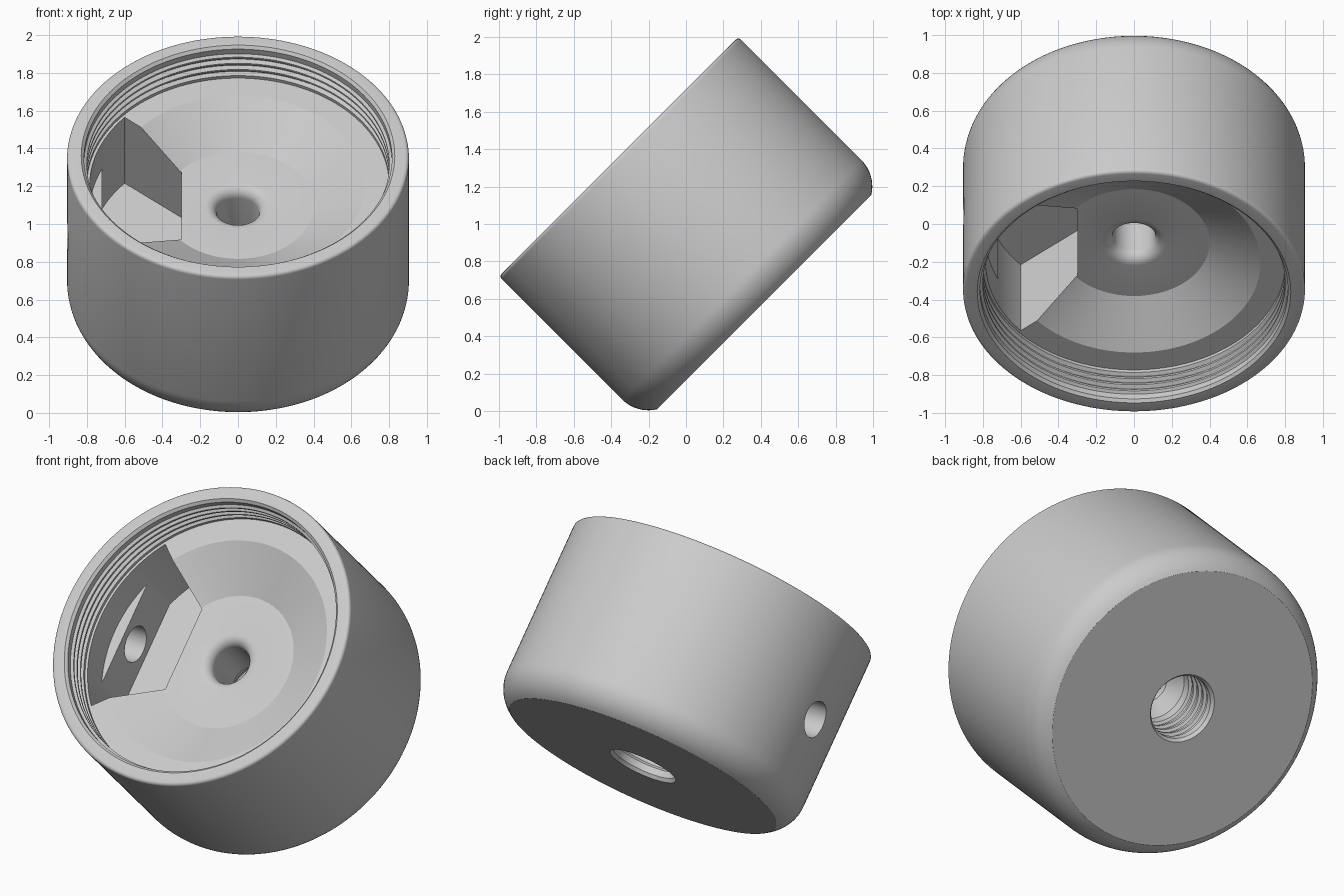
import bpy, bmesh
from math import sin, cos, pi, radians, sqrt, acos, atan2

if "Cube" in bpy.data.objects:
    bpy.data.objects.remove(bpy.data.objects["Cube"])

TILT = radians(45)
RIM = (0, -0.36, 1.36)      # rim centre; local z points out of the opening
R, H = 0.905, 1.10          # outer radius and body length
SEG = 144


def make(name, bm):
    bmesh.ops.recalc_face_normals(bm, faces=bm.faces)
    me = bpy.data.meshes.new(name)
    bm.to_mesh(me)
    bm.free()
    ob = bpy.data.objects.new(name, me)
    bpy.context.collection.objects.link(ob)
    ob.location = RIM
    ob.rotation_euler = (TILT, 0, 0)
    return ob


def lathe(name, profile):
    # closed (radius, depth) loop turned around the local z axis
    bm = bmesh.new()
    rings = [[bm.verts.new((r * cos(2 * pi * i / SEG), r * sin(2 * pi * i / SEG), -d))
              for r, d in profile] for i in range(SEG)]
    n = len(profile)
    for i in range(SEG):
        a, b = rings[i], rings[(i + 1) % SEG]
        for j in range(n):
            k = (j + 1) % n
            bm.faces.new((a[j], b[j], b[k], a[k]))
    return make(name, bm)


def prism(name, pts, d0, d1):
    # plan outline pushed along the depth
    bm = bmesh.new()
    top = bm.faces.new([bm.verts.new((x, y, -d0)) for x, y in pts])
    ext = bmesh.ops.extrude_face_region(bm, geom=[top])
    for v in ext["geom"]:
        if isinstance(v, bmesh.types.BMVert):
            v.co.z = -d1
    return make(name, bm)


def arc(cr, cd, rad, a0, a1, n):
    return [(cr + rad * cos(a0 + (a1 - a0) * i / n), cd + rad * sin(a0 + (a1 - a0) * i / n))
            for i in range(n + 1)]


def thread(r0, r1, d0, pitch, count):
    # row of thread crests (r0) and roots (r1), going deeper
    out = []
    for i in range(count):
        d = d0 + i * pitch
        s = pitch / 4
        out += [(r0, d), (r0, d + s), (r1, d + 1.6 * s), (r1, d + 3 * s)]
    return out + [(r0, d0 + count * pitch)]


# outer wall: small rim round, large round that meets the base at a crease
profile = arc(R - 0.02, 0.02, 0.02, -pi / 2, 0, 4)
profile += arc(R - 0.2, H - 0.17, 0.2, 0, atan2(0.17, sqrt(0.2**2 - 0.17**2)), 10)
# base, threaded bore, through hole with rounded mouth
bore = thread(0.185, 0.2, 0.8, 0.06, 4)
profile += [(0.2, H), (0.185, H - 0.02)] + bore[::-1]
profile += [(0.185, 0.76), (0.112, 0.69)]
profile += arc(0.172, 0.43, 0.06, pi, 1.5 * pi, 6)
# floor, cone, ledge, threaded wall, lip
profile += [(0.4, 0.37), (0.67, 0.217), (0.8, 0.217)]
profile += thread(0.8, 0.82, 0.06, 0.046, 3)[::-1]
profile += [(0.815, 0.05), (0.815, 0.015), (0.83, 0.0)]
body = lathe("cup_body", profile)


def pocket_plan(x_min):
    # flared pocket bounded outside by a round wall, optionally cut flat
    rw = 0.785
    a0 = pi - acos(0.6 / rw)
    a1 = pi if x_min is None else pi - acos(-x_min / rw)
    half = [(-0.3, 0.25)] + [(rw * cos(a0 + (a1 - a0) * i / 14), rw * sin(a0 + (a1 - a0) * i / 14))
                             for i in range(15)]
    back = half[::-1] if x_min is not None else half[-2::-1]
    return half + [(x, -y) for x, y in back]


# pocket: wide upper part, flat-backed lower part, round side hole
cutters = [prism("pocket_upper_cutter", pocket_plan(None), 0.12, 0.41),
           prism("pocket_lower_cutter", pocket_plan(-0.72), 0.35, 0.71)]
bm = bmesh.new()
bmesh.ops.create_cone(bm, cap_ends=True, segments=48, radius1=0.105, radius2=0.105, depth=0.5)
for v in bm.verts:
    x, y, z = v.co
    v.co = (z - 0.85, y, x - 0.56)
cutters.append(make("side_hole_cutter", bm))

for c in cutters:
    c.hide_render = True
    m = body.modifiers.new(c.name, "BOOLEAN")
    m.operation, m.solver, m.object = "DIFFERENCE", "EXACT", c

# bake the cuts and remove the cutters
dg = bpy.context.evaluated_depsgraph_get()
baked = bpy.data.meshes.new_from_object(body.evaluated_get(dg))
body.modifiers.clear()
body.data = baked
for c in cutters:
    bpy.data.objects.remove(c)

bpy.context.view_layer.objects.active = body
body.select_set(True)
bpy.ops.object.shade_smooth_by_angle(angle=radians(25))
